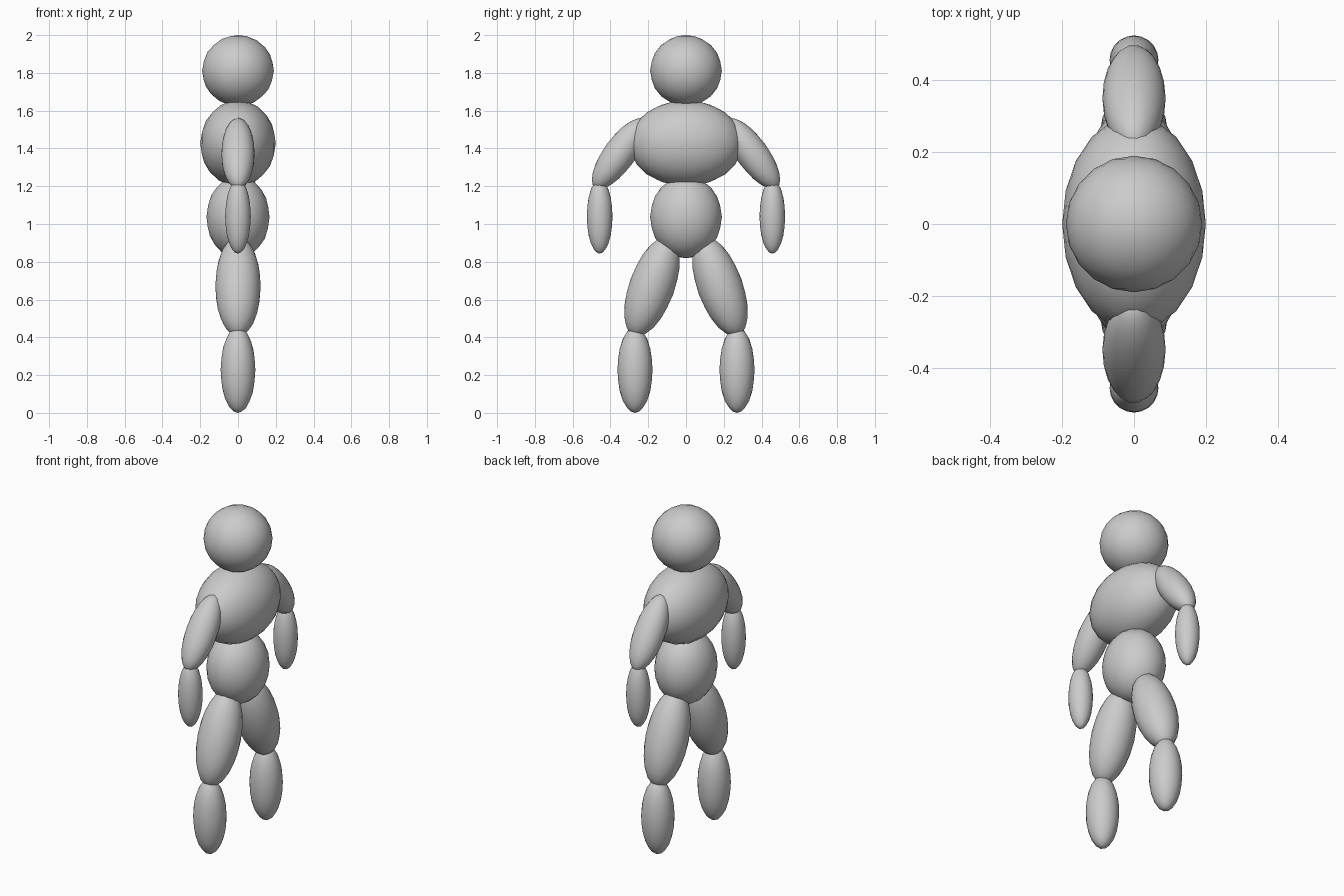
import bpy
from math import radians

if "Cube" in bpy.data.objects:
    bpy.data.objects.remove(bpy.data.objects["Cube"])


def ellipsoid(name, y, z, radii, tilt=0):
    # low-poly ball, stretched and leaned outward in the y-z plane
    bpy.ops.mesh.primitive_ico_sphere_add(
        subdivisions=3, radius=1, location=(0, y, z), rotation=(radians(tilt), 0, 0))
    ob = bpy.context.object
    ob.name = name
    ob.scale = radii
    bpy.ops.object.shade_smooth()
    return ob


# head and torso
ellipsoid("head", 0, 1.812, (0.19, 0.19, 0.188))
ellipsoid("chest", 0, 1.427, (0.20, 0.30, 0.228))
ellipsoid("belly", 0, 1.037, (0.167, 0.19, 0.218))

# limbs, one set per side
for label, s in (("left", 1), ("right", -1)):
    ellipsoid(label + "_upper_arm", s * 0.35, 1.373, (0.088, 0.085, 0.225), s * 36)
    ellipsoid(label + "_forearm", s * 0.457, 1.04, (0.068, 0.068, 0.197))
    ellipsoid(label + "_thigh", s * 0.18, 0.67, (0.12, 0.12, 0.28), s * 20)
    ellipsoid(label + "_shin", s * 0.27, 0.228, (0.092, 0.093, 0.228))
